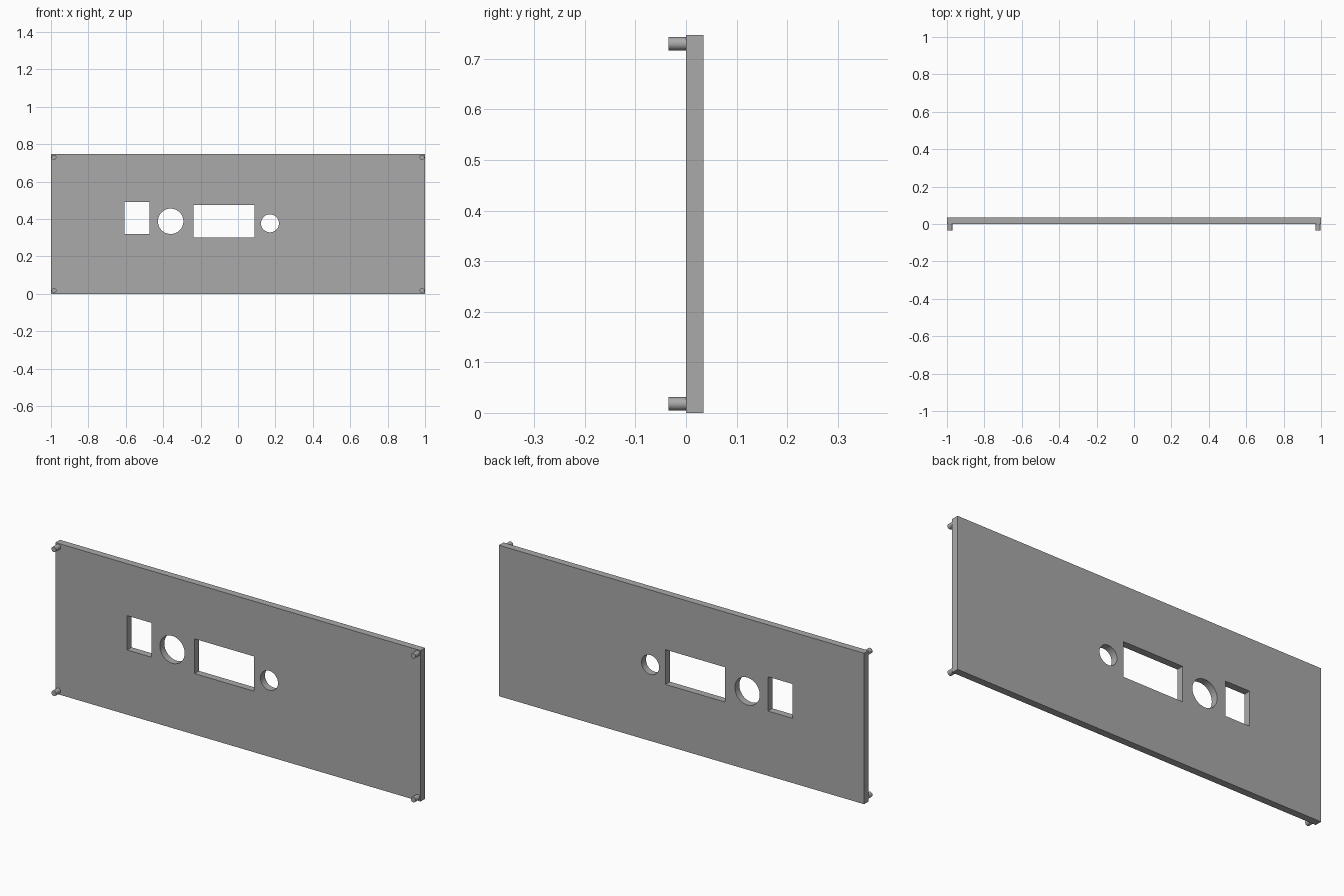
import bpy
from math import radians

cube = bpy.data.objects.get("Cube")
if cube:
    bpy.data.objects.remove(cube, do_unlink=True)

WIDTH, HEIGHT, THICK = 2.0, 0.747, 0.035
PEG_RADIUS = 0.013

grey = bpy.data.materials.new("plain grey")
grey.use_nodes = True
colour = (0.4, 0.4, 0.4, 1)
grey.diffuse_color = colour
grey.node_tree.nodes["Principled BSDF"].inputs["Base Color"].default_value = colour


def finish(name):
    obj = bpy.context.object
    obj.name = name
    obj.data.materials.append(grey)
    bpy.ops.object.transform_apply(location=False, rotation=True, scale=True)
    return obj


def box(name, x, y, z, size):
    bpy.ops.mesh.primitive_cube_add(size=1, location=(x, y, z))
    bpy.context.object.scale = size
    return finish(name)


def rod(name, x, y, z, radius, depth, sides=48):
    bpy.ops.mesh.primitive_cylinder_add(vertices=sides, radius=radius, depth=depth,
                                        location=(x, y, z), rotation=(radians(90), 0, 0))
    obj = finish(name)
    bpy.ops.object.shade_smooth_by_angle(angle=radians(30))
    return obj


# Flat panel
mid = THICK / 2
panel = box("panel", 0, mid, HEIGHT / 2, (WIDTH, THICK, HEIGHT))

# Openings: switch, large round, display, small round
cutters = [
    box("switch_cutter", -0.54, mid, 0.405, (0.134, 0.2, 0.17)),
    rod("large_round_cutter", -0.36, mid, 0.388, 0.068, 0.2),
    box("display_cutter", -0.075, mid, 0.388, (0.326, 0.2, 0.172)),
    rod("small_round_cutter", 0.171, mid, 0.377, 0.048, 0.2),
]
bpy.ops.object.select_all(action="DESELECT")
panel.select_set(True)
bpy.context.view_layer.objects.active = panel
for cutter in cutters:
    cutter.hide_render = True
    cut = panel.modifiers.new(cutter.name, "BOOLEAN")
    cut.operation = "DIFFERENCE"
    cut.solver = "EXACT"
    cut.object = cutter
    bpy.ops.object.modifier_apply(modifier=cut.name)
for cutter in cutters:
    bpy.data.objects.remove(cutter, do_unlink=True)
bpy.ops.object.shade_smooth_by_angle(angle=radians(30))

# Locating pegs on the front corners
for side, sx in (("left", 1), ("right", -1)):
    for level, z in (("lower", 0.018), ("upper", 0.73)):
        rod(f"{level}_{side}_peg", sx * 0.984, -mid, z, PEG_RADIUS, THICK, 32)
